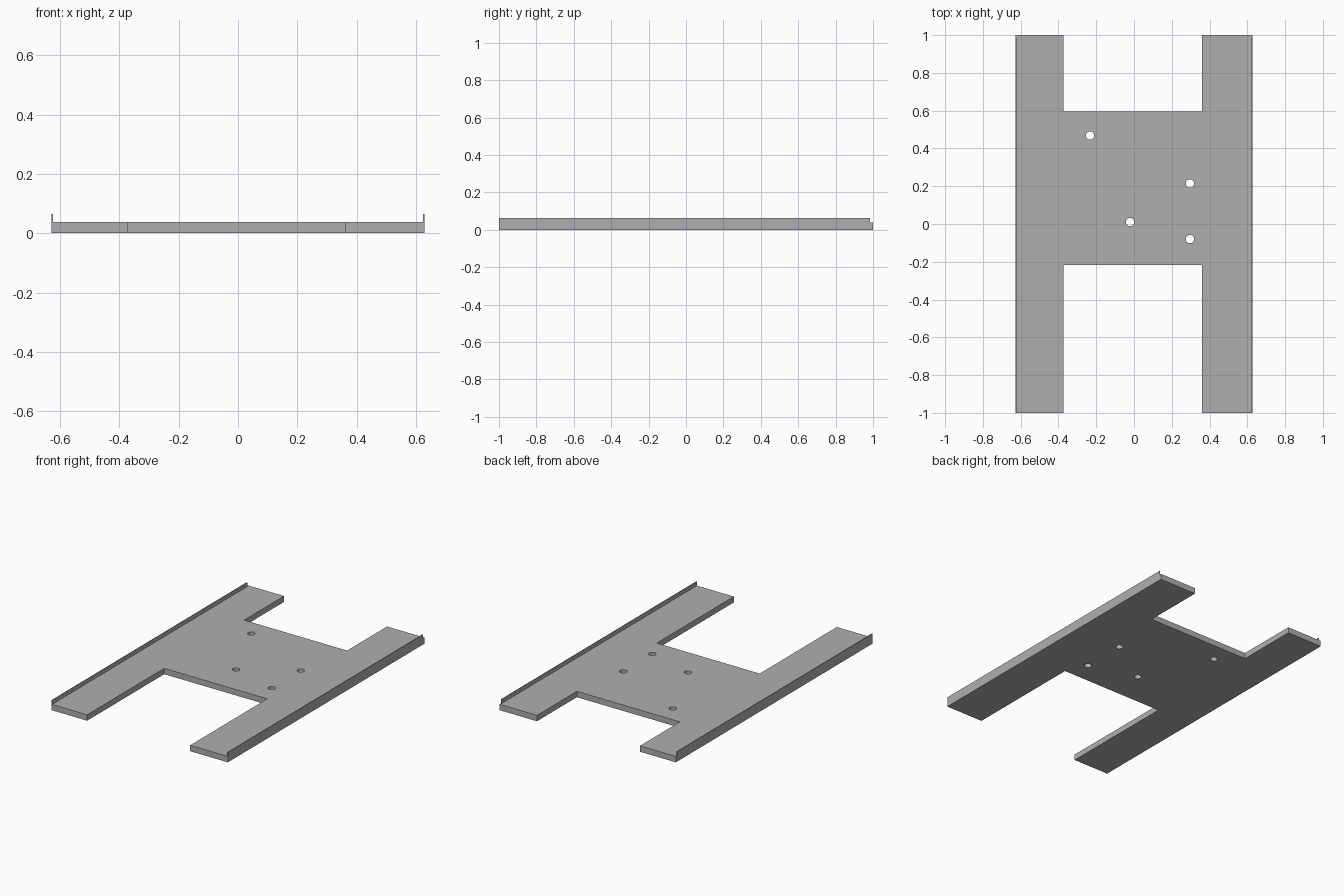
import bpy
import bmesh

cube = bpy.data.objects.get("Cube")
if cube:
    bpy.data.objects.remove(cube, do_unlink=True)

HALF_W, DECK_H, LIP_H, LIP_T = 0.628, 0.038, 0.064, 0.005
BACK_LIP = 0.985

grey = bpy.data.materials.new("plain_grey")
grey.use_nodes = True
grey.diffuse_color = (0.43, 0.43, 0.43, 1)
grey.node_tree.nodes["Principled BSDF"].inputs["Base Color"].default_value = grey.diffuse_color


def prism(name, outline, z0, z1):
    """Extrude a counter-clockwise outline from z0 to z1."""
    bm = bmesh.new()
    face = bm.faces.new([bm.verts.new((x, y, z0)) for x, y in outline])
    out = bmesh.ops.extrude_face_region(bm, geom=[face])
    top = [v for v in out["geom"] if isinstance(v, bmesh.types.BMVert)]
    bmesh.ops.translate(bm, verts=top, vec=(0, 0, z1 - z0))
    bmesh.ops.recalc_face_normals(bm, faces=bm.faces)
    mesh = bpy.data.meshes.new(name)
    bm.to_mesh(mesh)
    bm.free()
    mesh.materials.append(grey)
    obj = bpy.data.objects.new(name, mesh)
    bpy.context.collection.objects.link(obj)
    return obj


# H-shaped deck plate
left, right, front, back = -0.373, 0.36, -0.217, 0.595
deck = prism("deck_plate", [
    (-HALF_W, -1), (left, -1), (left, front), (right, front), (right, -1), (HALF_W, -1),
    (HALF_W, 1), (right, 1), (right, back), (left, back), (left, 1), (-HALF_W, 1)], 0, DECK_H)

# Round through holes
for i, (x, y) in enumerate([(-0.233, 0.468), (0.296, 0.214), (-0.021, 0.01), (0.296, -0.08)]):
    bpy.ops.mesh.primitive_cylinder_add(vertices=32, radius=0.022, depth=0.2, location=(x, y, DECK_H / 2))
    cutter = bpy.context.object
    cutter.name = f"hole_cutter_{i + 1}"
    cutter.data.materials.append(grey)
    cut = deck.modifiers.new(f"hole_{i + 1}", "BOOLEAN")
    cut.operation, cut.solver, cut.object = "DIFFERENCE", "EXACT", cutter

# Apply the holes, then drop the cutters
bpy.context.view_layer.objects.active = deck
for mod in list(deck.modifiers):
    cutter = mod.object
    bpy.ops.object.modifier_apply(modifier=mod.name)
    bpy.data.objects.remove(cutter, do_unlink=True)

# Thin upright lips along both outer edges, stopping short of the back
for name, x in (("right_lip", -HALF_W), ("left_lip", HALF_W - LIP_T)):
    prism(name, [(x, -1), (x + LIP_T, -1), (x + LIP_T, BACK_LIP), (x, BACK_LIP)], DECK_H, LIP_H)
